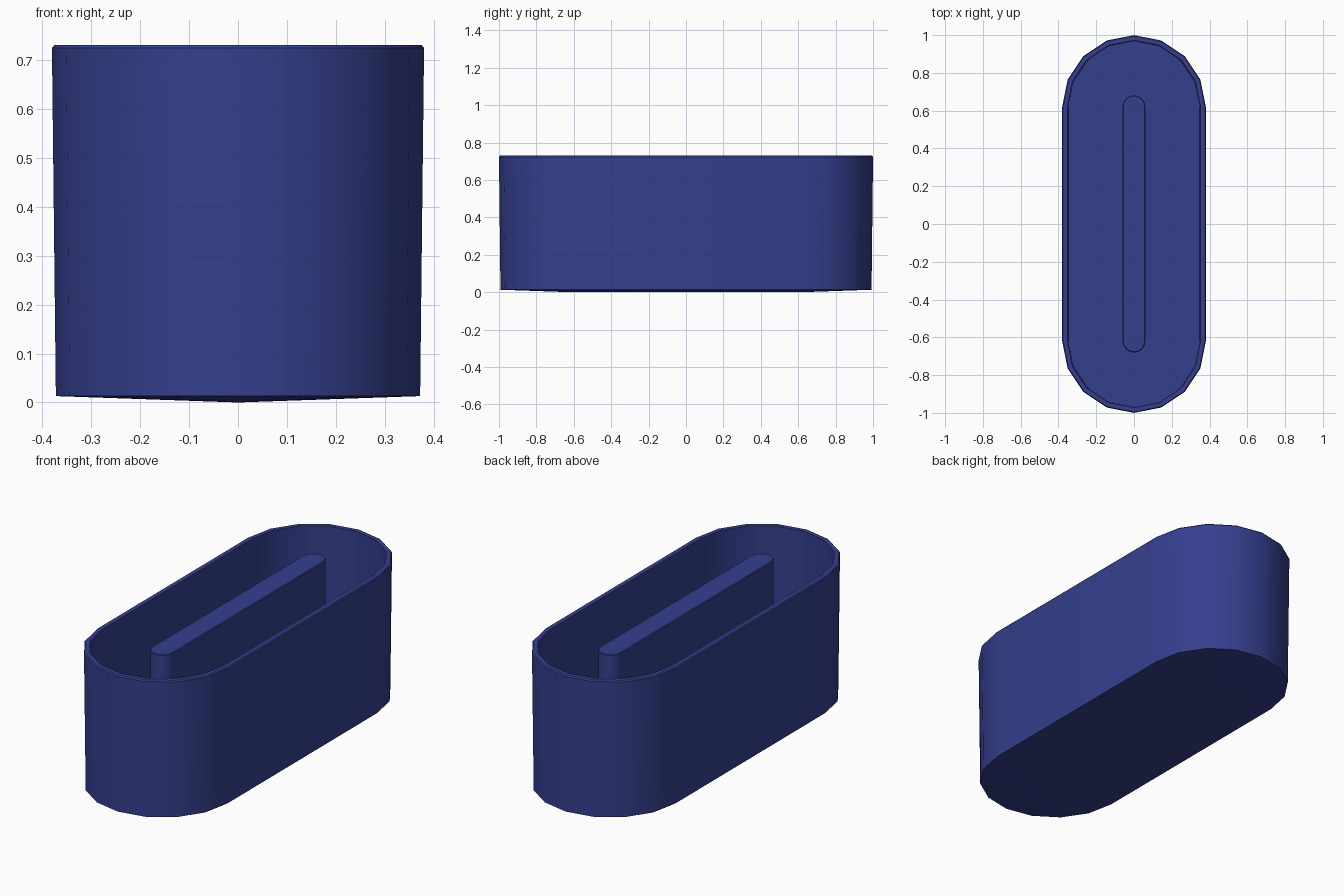
import bpy, bmesh, math

if "Cube" in bpy.data.objects:
    bpy.data.objects.remove(bpy.data.objects["Cube"])

BLUE = bpy.data.materials.new("blue_plastic")
BLUE.diffuse_color = (0.035, 0.05, 0.27, 1)
BLUE.use_nodes = True
BLUE.node_tree.nodes["Principled BSDF"].inputs["Base Color"].default_value = BLUE.diffuse_color
HALF_STRAIGHT = 0.62


def stadium(r, z, n):
    """Rounded-slot outline along y, n segments per end."""
    pts = []
    for start, cy in ((0, HALF_STRAIGHT), (math.pi, -HALF_STRAIGHT)):
        for i in range(n + 1):
            a = start + math.pi * i / n
            pts.append((r * math.cos(a), cy + r * math.sin(a), z))
    return pts


def loft(name, rings, n, angle):
    """Skin stadium rings given as (radius, z), capping both ends."""
    bm = bmesh.new()
    loops = [[bm.verts.new(p) for p in stadium(r, z, n)] for r, z in rings]
    count = len(loops[0])
    for a, b in zip(loops, loops[1:]):
        for i in range(count):
            j = (i + 1) % count
            bm.faces.new((a[i], a[j], b[j], b[i]))
    if rings[0][1] > 0:
        bm.faces.new(loops[0][::-1])
    bm.faces.new(loops[-1])
    bmesh.ops.remove_doubles(bm, verts=bm.verts, dist=1e-5)
    bmesh.ops.recalc_face_normals(bm, faces=bm.faces)
    mesh = bpy.data.meshes.new(name)
    bm.to_mesh(mesh)
    bm.free()
    mesh.materials.append(BLUE)
    obj = bpy.data.objects.new(name, mesh)
    bpy.context.collection.objects.link(obj)
    bpy.ops.object.select_all(action='DESELECT')
    obj.select_set(True)
    bpy.context.view_layer.objects.active = obj
    bpy.ops.object.shade_smooth_by_angle(angle=math.radians(angle))
    return obj


# Open tub: shallow keel underneath, drafted wall, chamfered rim, inner floor
loft("tub", [(0, 0), (0.372, 0.013), (0.38, 0.724), (0.375, 0.73),
             (0.352, 0.73), (0.348, 0.035)], 8, 30)

# Upright divider standing on the tub floor
loft("centre_divider", [(0.06, 0.03), (0.06, 0.716), (0.056, 0.72)], 16, 30)
